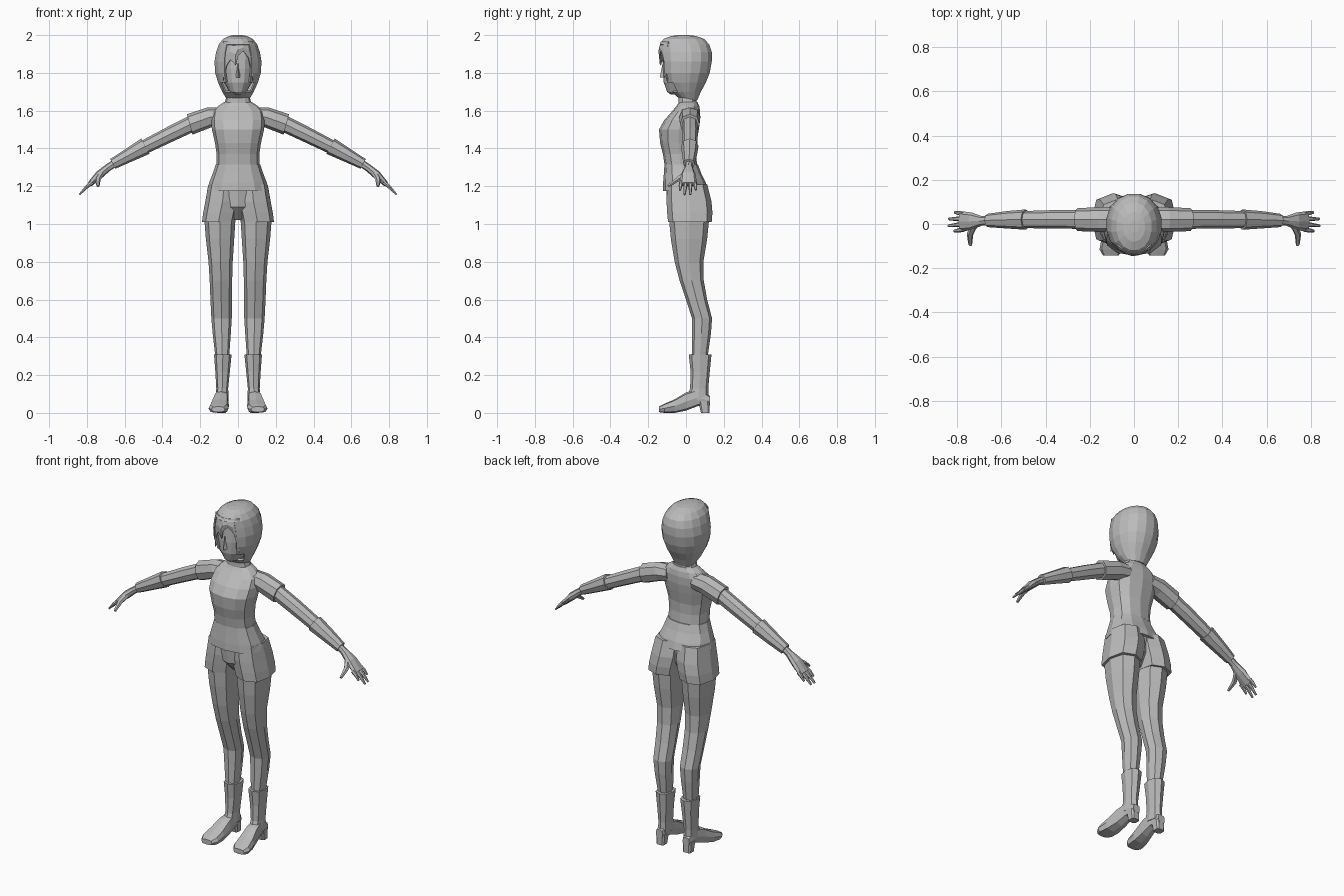
import bpy, bmesh, math
from mathutils import Vector

grey = bpy.data.materials.new("plain_grey")
grey.diffuse_color = (0.5, 0.5, 0.5, 1)


def finish(name, bm, mirror=False):
    bmesh.ops.recalc_face_normals(bm, faces=bm.faces)
    me = bpy.data.meshes.new(name)
    bm.to_mesh(me)
    bm.free()
    me.materials.append(grey)
    ob = bpy.data.objects.new(name, me)
    bpy.context.collection.objects.link(ob)
    if mirror:
        ob.modifiers.new("mirror", 'MIRROR').use_mirror_merge = False
    return ob


def oval(n, power=1.0, phase=0.0):
    pts = []
    for i in range(n):
        a = 2 * math.pi * (i + phase) / n
        c, s = math.cos(a), math.sin(a)
        pts.append((math.copysign(abs(c) ** power, c), math.copysign(abs(s) ** power, s)))
    return pts


def skin(name, rings, mirror=False, skip=None):
    """Bridge rings of points; skip(center) leaves a face out."""
    bm = bmesh.new()
    vs = [[bm.verts.new(p) for p in r] for r in rings]
    n = len(rings[0])
    for a, b in zip(vs, vs[1:]):
        for i in range(n):
            j = (i + 1) % n
            q = (a[i], a[j], b[j], b[i])
            if skip and skip(sum((v.co for v in q), Vector()) / 4):
                continue
            bm.faces.new(q)
    bm.faces.new(vs[0])
    bm.faces.new(vs[-1])
    return finish(name, bm, mirror)


def stack(name, rows, n=8, power=0.85, phase=0, mirror=False, axis='z', skip=None):
    """rows: position, then min/max of the two cross axes."""
    rings = []
    for p, a0, a1, b0, b1 in rows:
        r = []
        for c, s in oval(n, power, phase):
            a, b = (a0 + a1) / 2 + c * (a1 - a0) / 2, (b0 + b1) / 2 + s * (b1 - b0) / 2
            r.append((a, b, p) if axis == 'z' else (a, p, b))
        rings.append(r)
    return skin(name, rings, mirror, skip)


def limb(name, rows, n=8, power=0.9):
    """rows: centre x, y, z, half width along y, half thickness; mirrored."""
    d = Vector(rows[-1][:3]) - Vector(rows[0][:3])
    side = Vector((0, 1, 0))
    if abs(d.y) > abs(d.x):
        side = Vector((1, 0, 0))
    up = d.cross(side).normalized()
    rings = [[Vector((x, y, z)) + side * (c * w) + up * (s * t) for c, s in oval(n, power)]
             for x, y, z, w, t in rows]
    return skin(name, rings, True)


# Torso, collar and neck
def sym(rows):
    return [(z, -w, w, f, b) for z, w, f, b in rows]


stack("torso", sym([(1.30, .115, -.112, .06), (1.37, .113, -.122, .053), (1.43, .122, -.137, .055),
                    (1.50, .138, -.143, .068), (1.55, .142, -.115, .075), (1.595, .135, -.075, .075),
                    (1.625, .105, -.05, .07), (1.647, .07, -.035, .06)]), n=12)
stack("collar", sym([(1.635, .072, -.04, .058), (1.672, .062, -.04, .052)]), n=12)
stack("neck", sym([(1.62, .045, -.03, .045), (1.74, .042, -.035, .04)]), n=8)

# Tunic skirt, shorts and crotch
stack("tunic_hem", sym([(1.315, .118, -.114, .063), (1.27, .133, -.117, .08),
                        (1.22, .152, -.121, .105), (1.175, .164, -.122, .118)]), n=12)
stack("pelvis", sym([(1.2, .14, -.105, .10), (1.09, .085, -.098, .09), (1.02, .02, -.03, .05)]), n=8)
stack("shorts", [(1.21, -.01, .157, -.10, .112), (1.12, -.01, .173, -.103, .135),
                 (1.06, .004, .184, -.10, .14), (1.01, .015, .191, -.095, .136)], power=.75, mirror=True)

# Legs
stack("leg", [(1.05, .012, .18, -.092, .125), (.92, .02, .17, -.08, .112), (.80, .028, .156, -.06, .092),
              (.70, .031, .150, -.034, .094), (.60, .032, .146, .0, .112), (.50, .033, .141, .032, .138),
              (.42, .038, .134, .032, .132), (.28, .048, .118, .03, .112)], mirror=True)

# Boots
stack("boot_shaft", [(.308, .034, .127, .015, .135), (.22, .043, .120, .024, .126), (.13, .052, .115, .022, .118),
                     (.07, .05, .118, .0, .122)], mirror=True)
stack("boot_foot", [(.126, .065, .11, .04, .09), (.06, .053, .117, .035, .125), (.0, .05, .13, .012, .108),
                    (-.06, .048, .146, .0, .072), (-.115, .05, .156, .0, .048), (-.143, .07, .14, .004, .034)],
      power=.6, mirror=True, axis='y')
stack("boot_heel", [(0, .062, .113, .078, .126), (.06, .058, .116, .065, .126)], power=.5, phase=.5, mirror=True)

# Arms
limb("sleeve", [(.08, .02, 1.575, .055, .045), (.15, .02, 1.565, .056, .053), (.256, .02, 1.527, .052, .056)])
limb("arm", [(.2, .02, 1.552, .042, .044), (.36, .021, 1.475, .042, .041), (.52, .02, 1.395, .038, .036)])
limb("cuff", [(.49, .02, 1.412, .046, .046), (.58, .019, 1.363, .039, .037), (.663, .016, 1.318, .03, .029)])

# Hands
limb("palm", [(.64, .016, 1.33, .018, .02), (.69, .014, 1.297, .022, .02), (.735, .012, 1.26, .04, .022),
              (.785, .012, 1.21, .046, .014)])
for i, (y0, y1, tip) in enumerate([(-.025, -.032, .815), (-.001, -.008, .84), (.023, .023, .838), (.046, .052, .812)]):
    z = 1.212 - (tip - .78) * .95
    limb("finger_%d" % (i + 1), [(.77, y0, 1.222, .011, .012),
                                 ((.77 + tip) / 2, (y0 + y1) / 2, (1.222 + z) / 2 + .004, .010, .010),
                                 (tip, y1, z, .006, .005)], n=6)
limb("thumb", [(.72, .0, 1.27, .018, .016), (.742, -.045, 1.235, .015, .013), (.741, -.095, 1.20, .008, .007)], n=6)

# Head and nose
stack("face", sym([(1.685, .02, -.08, .0), (1.70, .045, -.10, .03), (1.75, .075, -.118, .07),
                   (1.82, .09, -.122, .10), (1.90, .092, -.118, .11), (1.96, .07, -.10, .08)]), n=16, power=.9)
stack("nose", [(1.775, -.012, .012, -.139, -.10), (1.785, -.011, .011, -.137, -.10),
               (1.85, -.005, .005, -.124, -.10)], n=4, power=1)

# Hair shell with a face opening
hair = stack("hair", sym([(1.655, .058, -.025, .06), (1.70, .085, -.08, .08), (1.75, .108, -.118, .108),
                          (1.80, .123, -.135, .128), (1.86, .127, -.14, .139), (1.91, .118, -.142, .139),
                          (1.95, .104, -.142, .126), (1.98, .08, -.12, .098), (1.995, .05, -.08, .055),
                          (2.0, .02, -.04, .015)]),
             n=16, power=.95, phase=.5, skip=lambda c: c.y < -.06 and abs(c.x) < .075 and 1.68 < c.z < 1.95)
thick = hair.modifiers.new("thickness", 'SOLIDIFY')
thick.thickness = .01
thick.offset = -1

# Fringe locks hanging over the forehead
bm = bmesh.new()
lower = [(-.08, 1.76), (-.06, 1.84), (-.04, 1.87), (-.012, 1.84), (.0, 1.89), (.028, 1.915), (.056, 1.88), (.08, 1.76)]


def front(x):
    return -.145 + 6 * x * x


cols = [[bm.verts.new((x, front(x) + .012, 1.965)), bm.verts.new((x, front(x), (1.955 + z) / 2)),
         bm.verts.new((x, front(x) + .006, z))] for x, z in lower]
for a, b in zip(cols, cols[1:]):
    for k in range(2):
        bm.faces.new((a[k], b[k], b[k + 1], a[k + 1]))
fringe = finish("fringe", bm)
fringe.modifiers.new("thickness", 'SOLIDIFY').thickness = .006
